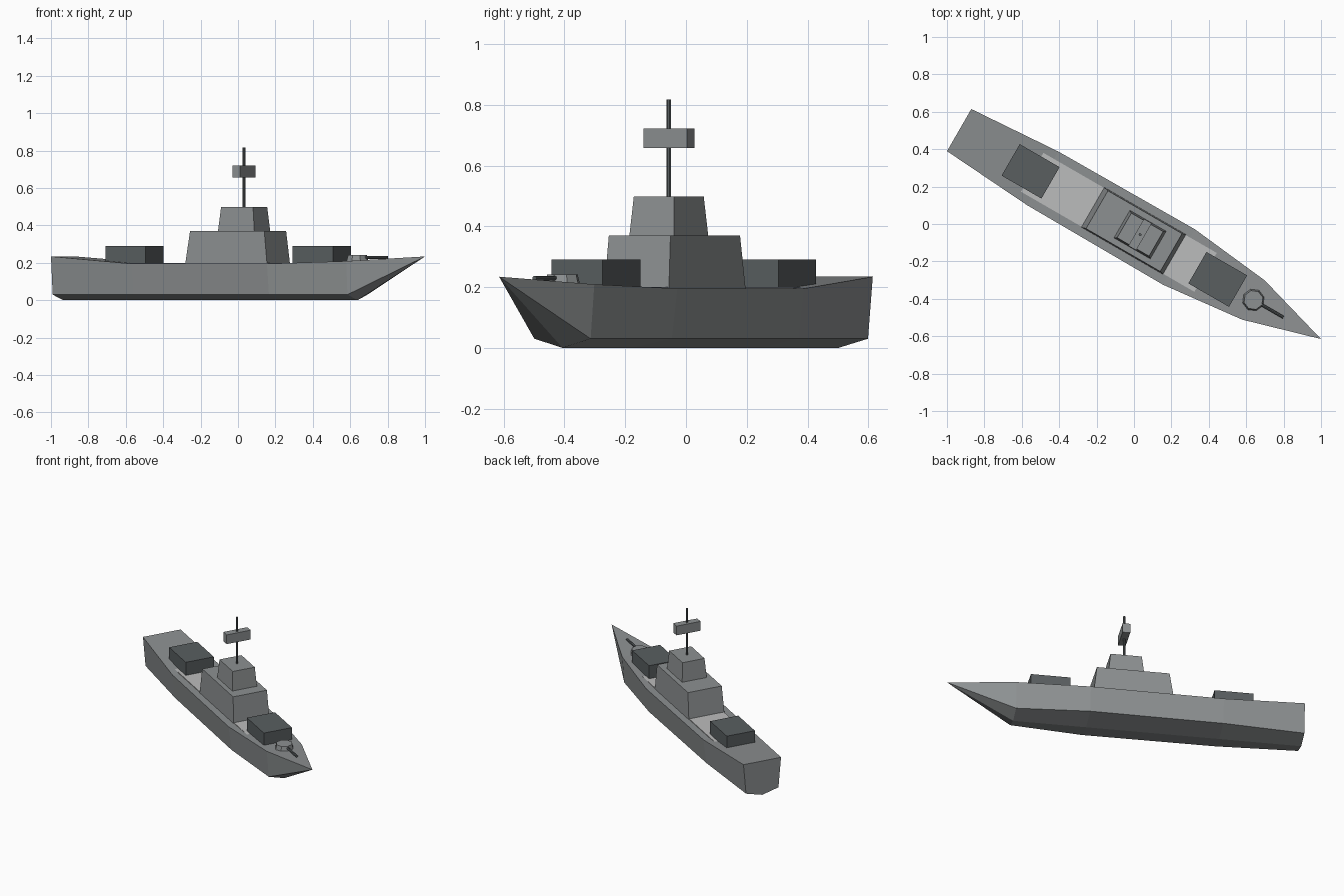
import bpy, bmesh, math
from mathutils import Matrix, Vector

if "Cube" in bpy.data.objects:
    bpy.data.objects.remove(bpy.data.objects["Cube"])

# Ship is modelled along local +x (bow), then turned 30 degrees
PLACE = Matrix.Translation((0.0325, -0.0565, 0)) @ Matrix.Rotation(math.radians(-30), 4, 'Z')


def material(name, rgb):
    m = bpy.data.materials.new(name)
    m.diffuse_color = (*rgb, 1)
    m.use_nodes = True
    m.node_tree.nodes["Principled BSDF"].inputs["Base Color"].default_value = m.diffuse_color
    return m


GREY = material("hull grey", (0.265, 0.28, 0.285))
LIGHT = material("light deck grey", (0.50, 0.505, 0.505))
DARK = material("dark grey", (0.10, 0.113, 0.118))


def finish(name, bm, mat):
    bmesh.ops.recalc_face_normals(bm, faces=bm.faces[:])
    me = bpy.data.meshes.new(name)
    bm.to_mesh(me)
    bm.free()
    me.materials.append(mat)
    ob = bpy.data.objects.new(name, me)
    ob.matrix_world = PLACE
    bpy.context.collection.objects.link(ob)
    return ob


def block(name, mat, bottom, top):
    """Box or frustum; each end is (x0, x1, half_width, z)."""
    bm = bmesh.new()
    rings = [[bm.verts.new(p) for p in ((a, -w, z), (b, -w, z), (b, w, z), (a, w, z))]
             for a, b, w, z in (bottom, top)]
    bm.faces.new(rings[0])
    bm.faces.new(rings[1])
    for i in range(4):
        j = (i + 1) % 4
        bm.faces.new((rings[0][i], rings[0][j], rings[1][j], rings[1][i]))
    return finish(name, bm, mat)


def rod(name, mat, start, end, r1, r2, sides):
    a, b = Vector(start), Vector(end)
    bm = bmesh.new()
    bmesh.ops.create_cone(bm, cap_ends=True, segments=sides, radius1=r1, radius2=r2,
                          depth=(b - a).length)
    turn = Vector((0, 0, 1)).rotation_difference(b - a).to_matrix().to_4x4()
    bm.transform(Matrix.Translation((a + b) / 2) @ turn)
    return finish(name, bm, mat)


# Hull: V-bottomed sections joined up, ending in a pointed bow
bm = bmesh.new()
sections = []
for x, deck_w, chine_w, deck_z in ((-1.117, 0.13, 0.112, 0.234), (-0.60, 0.166, 0.145, 0.195),
                                   (0.24, 0.171, 0.15, 0.195), (0.70, 0.121, 0.107, 0.209)):
    sections.append([bm.verts.new(p) for p in (
        (x, -deck_w, deck_z), (x, -chine_w, 0.03), (x, 0, 0), (x, chine_w, 0.03), (x, deck_w, deck_z))])
tip = bm.verts.new((1.117, 0, 0.234))
bm.faces.new(sections[0])
for i in range(5):
    j = (i + 1) % 5
    for s, t in zip(sections, sections[1:]):
        bm.faces.new((s[i], s[j], t[j], t[i]))
    bm.faces.new((sections[-1][i], sections[-1][j], tip))
finish("hull", bm, GREY)

# Light deck plate that sinks into the rising ends of the hull
block("deck_plate", LIGHT, (-0.75, 0.62, 0.12, 0.17), (-0.75, 0.62, 0.12, 0.200))

# Cargo hatches fore and aft
for name, a, b in (("aft_hatch", -0.799, -0.553), ("fore_hatch", 0.354, 0.605)):
    block(name, DARK, (a, b, 0.097, 0.18), (a, b, 0.097, 0.29))

# Tapered superstructure in two tiers
block("lower_deckhouse", GREY, (-0.293, 0.213, 0.123, 0.19), (-0.266, 0.192, 0.117, 0.37))
block("upper_bridge", GREY, (-0.112, 0.112, 0.085, 0.37), (-0.098, 0.099, 0.076, 0.498))

# Mast and radar bar
rod("mast", DARK, (0, 0, 0.49), (0, 0, 0.817), 0.0075, 0.0075, 8)
block("radar_bar", GREY, (-0.024, 0.024, 0.083, 0.657), (-0.024, 0.024, 0.083, 0.721))

# Deck gun
rod("gun_turret", GREY, (0.70, 0, 0.20), (0.70, 0, 0.241), 0.062, 0.052, 8)
rod("gun_barrel", DARK, (0.74, 0, 0.229), (0.885, 0, 0.229), 0.008, 0.008, 8)
